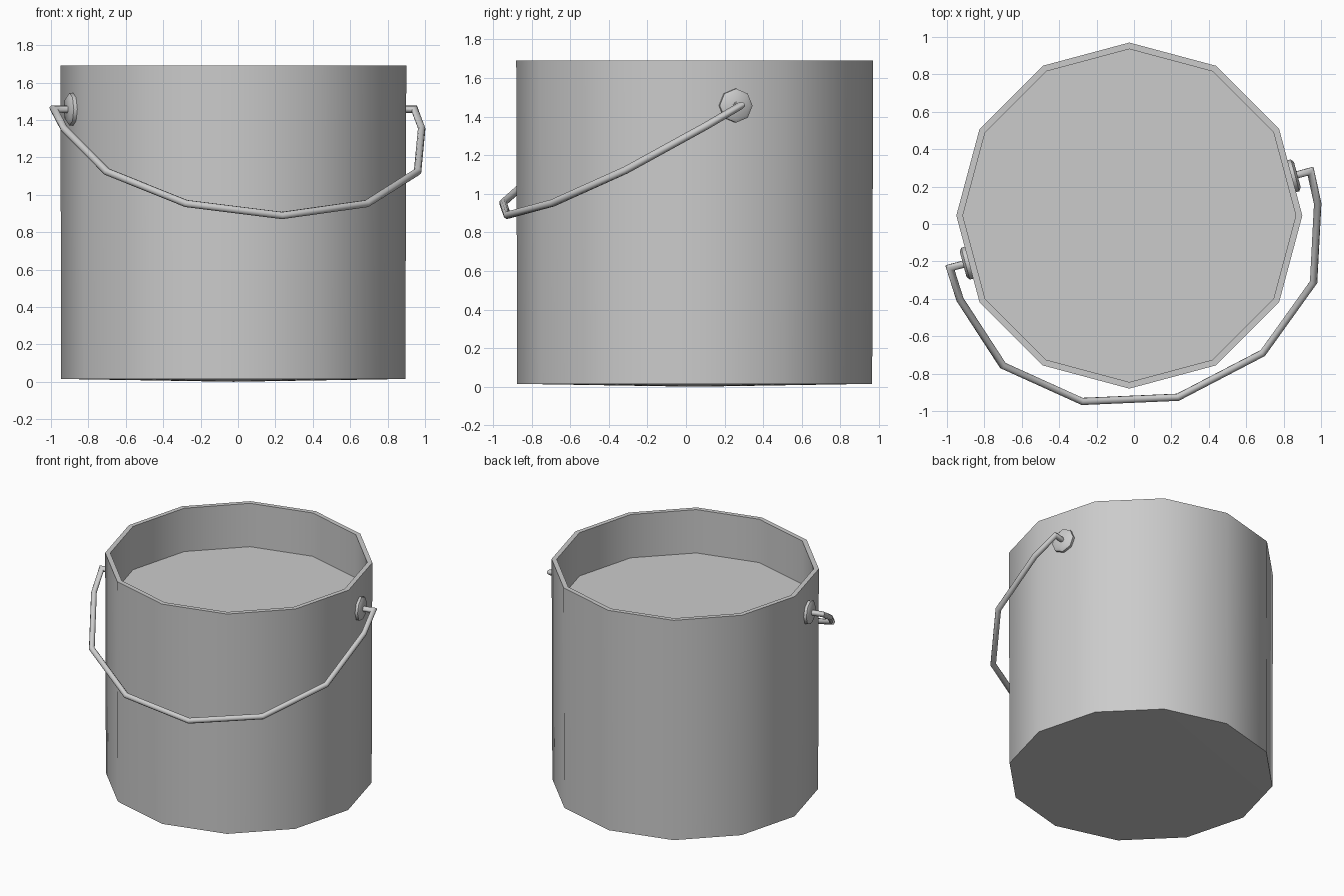
import bpy, bmesh, math
from mathutils import Vector, Matrix

if "Cube" in bpy.data.objects:
    bpy.data.objects.remove(bpy.data.objects["Cube"])


def finish(name, bm, matrix=None):
    bmesh.ops.remove_doubles(bm, verts=bm.verts[:], dist=1e-5)
    bmesh.ops.recalc_face_normals(bm, faces=bm.faces[:])
    mesh = bpy.data.meshes.new(name)
    bm.to_mesh(mesh)
    bm.free()
    if matrix is not None:
        mesh.transform(matrix)
    ob = bpy.data.objects.new(name, mesh)
    bpy.context.collection.objects.link(ob)
    bpy.ops.object.select_all(action='DESELECT')
    ob.select_set(True)
    bpy.context.view_layer.objects.active = ob
    bpy.ops.object.shade_smooth_by_angle(angle=math.radians(50))
    return ob


def skin(bm, rings):
    """Join successive rings of points with faces and cap both ends."""
    rows = [[bm.verts.new(p) for p in ring] for ring in rings]
    n = len(rows[0])
    for a, b in zip(rows, rows[1:]):
        for i in range(n):
            j = (i + 1) % n
            bm.faces.new((a[i], a[j], b[j], b[i]))
    bm.faces.new(rows[0][::-1])
    bm.faces.new(rows[-1])
    return rows


def lathe(profile, sides):
    return [[(r * math.cos(math.tau * i / sides), r * math.sin(math.tau * i / sides), z)
             for i in range(sides)] for r, z in profile]


# Bucket: twelve-sided shell with a filled surface below the rim
bm = bmesh.new()
rows = skin(bm, lathe([(0.92, 0.015), (0.925, 1.69), (0.89, 1.69), (0.89, 1.36)], 12))
# slightly bulging underside
base = next(f for f in bm.faces if set(f.verts) == set(rows[0]))
centre = bmesh.ops.poke(bm, faces=[base])["verts"][0]
centre.co.z = 0.0
finish("bucket", bm, Matrix.Translation((-0.025, 0.045, 0)))

# Frame shared by ears and handle: turned 15 degrees so the ears sit on flat sides
frame = Matrix.Translation((-0.02, 0.024, 1.457)) @ Matrix.Rotation(math.radians(15), 4, 'Z')

# Ears: octagonal discs against the wall
for name, s in (("right_ear", 1), ("left_ear", -1)):
    bm = bmesh.new()
    skin(bm, lathe([(0.088, 0.875), (0.088, 0.912), (0.07, 0.925)], 8))
    finish(name, bm, frame @ Matrix.Rotation(s * math.pi / 2, 4, 'Y'))

# Handle: mitred wire bent in one tilted plane (x across, y along the drop)
half = [(0.90, 0), (0.998, 0), (0.99, -0.205), (0.86, -0.667), (0.50, -1.008)]
path = half + [(0, -1.136)] + [(-x, y) for x, y in reversed(half)]
path = [Vector(p) for p in path]
radius, sides = 0.02, 8
rings = []
for i, p in enumerate(path):
    d_in = (p - path[max(i - 1, 0)]) if i else path[1] - p
    d_out = (path[i + 1] - p) if i < len(path) - 1 else d_in
    d_in, d_out = d_in.normalized(), d_out.normalized()
    t = (d_in + d_out).normalized()
    side = Vector((-t.y, t.x)) / max(t.dot(d_in), 0.5)
    ring = []
    for k in range(sides):
        a = math.tau * k / sides
        q = p + side * radius * math.cos(a)
        ring.append((q.x, q.y, radius * math.sin(a)))
    rings.append(ring)
bm = bmesh.new()
skin(bm, rings)
finish("handle", bm, frame @ Matrix.Rotation(math.radians(30), 4, 'X'))
